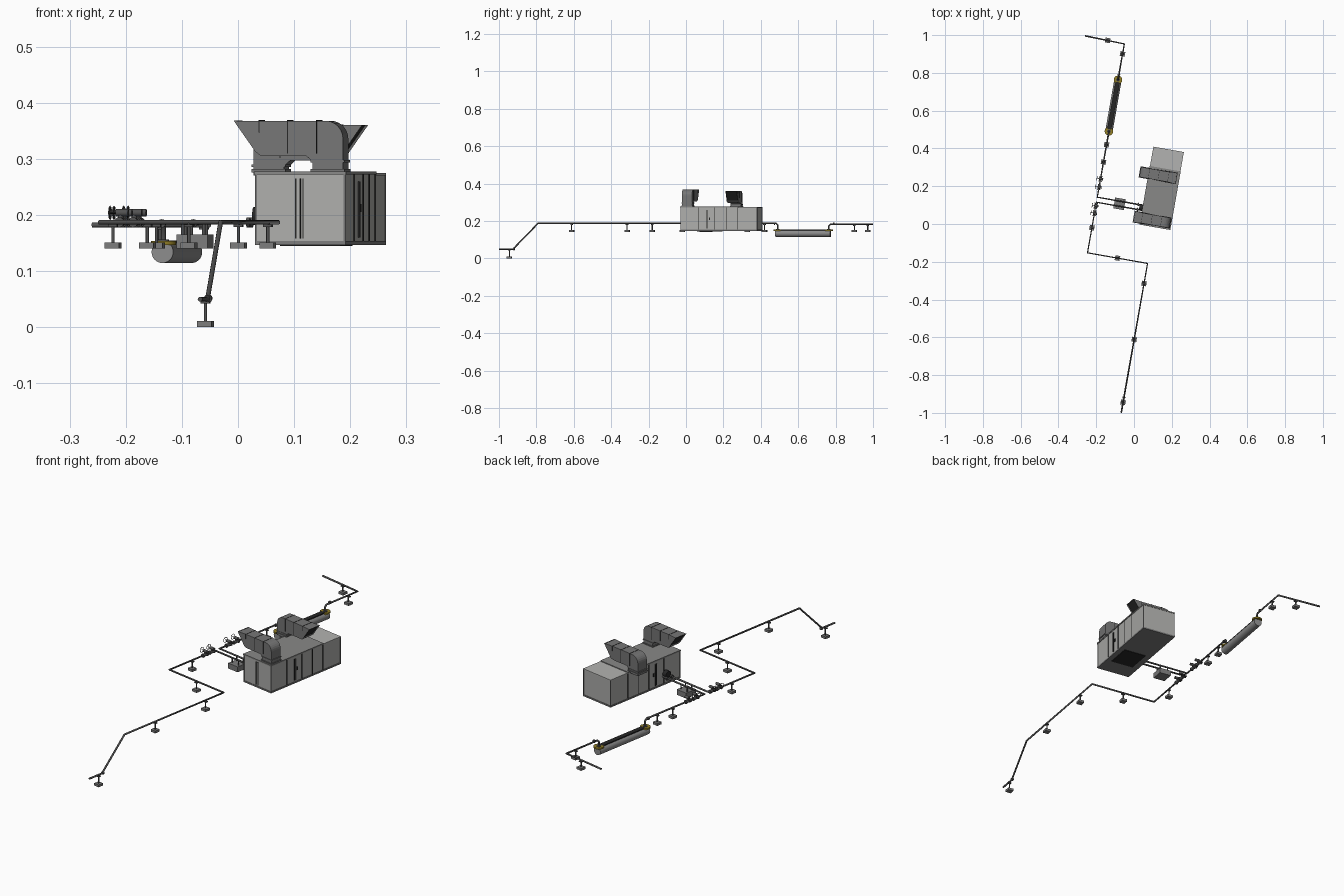
import bpy, bmesh, math
from mathutils import Matrix, Vector

if "Cube" in bpy.data.objects:
    bpy.data.objects.remove(bpy.data.objects["Cube"])

# Everything is laid out on local axes (v across, u along), then turned 10 degrees
TURN = Matrix.Rotation(math.radians(-10), 4, 'Z')

def mat(name, *c):
    m = bpy.data.materials.new(name)
    m.diffuse_color = (*c, 1)
    m.use_nodes = True
    m.node_tree.nodes["Principled BSDF"].inputs["Base Color"].default_value = m.diffuse_color
    return m

WALL = mat("wall_grey", .42, .42, .405)
ROOF = mat("roof_grey", .25, .25, .245)
HOOD = mat("duct_grey", .18, .18, .18)
PIPE = mat("pipe_grey", .085, .085, .085)
FOOT = mat("footing_grey", .20, .20, .20)
DARK = mat("dark_trim", .02, .02, .02)
YELLOW = mat("flange_yellow", .30, .22, .02)
SHELL = mat("vessel_grey", .26, .26, .26)
PALE = mat("back_section_grey", .45, .45, .44)

def add(name, bm, m):
    bmesh.ops.recalc_face_normals(bm, faces=bm.faces)
    me = bpy.data.meshes.new(name)
    bm.to_mesh(me)
    bm.free()
    me.materials.append(m)
    ob = bpy.data.objects.new(name, me)
    ob.matrix_world = TURN
    bpy.context.collection.objects.link(ob)
    return ob

def box(name, v0, v1, u0, u1, z0, z1, m):
    bm = bmesh.new()
    mx = Matrix.Translation(((v0+v1)/2, (u0+u1)/2, (z0+z1)/2)) @ Matrix.Diagonal((v1-v0, u1-u0, z1-z0, 1))
    bmesh.ops.create_cube(bm, size=1, matrix=mx)
    return add(name, bm, m)

def rod(name, a, b, r, m, n=16):
    a, b = Vector(a), Vector(b)
    d = b - a
    bm = bmesh.new()
    mx = Matrix.Translation((a+b)/2) @ d.to_track_quat('Z', 'Y').to_matrix().to_4x4()
    bmesh.ops.create_cone(bm, cap_ends=True, segments=n, radius1=r, radius2=r, depth=d.length, matrix=mx)
    for f in bm.faces:
        f.smooth = len(f.verts) == 4
    for e in bm.edges:
        e.smooth = not any(len(f.verts) > 4 for f in e.link_faces)
    return add(name, bm, m)

def pipe(name, pts, r=.0043):
    cu = bpy.data.curves.new(name, 'CURVE')
    cu.dimensions = '3D'
    cu.bevel_depth, cu.bevel_resolution, cu.use_fill_caps = r, 2, True
    sp = cu.splines.new('POLY')
    sp.points.add(len(pts)-1)
    for p, q in zip(sp.points, pts):
        p.co = (*q, 1)
    cu.materials.append(PIPE)
    ob = bpy.data.objects.new(name, cu)
    ob.matrix_world = TURN
    bpy.context.collection.objects.link(ob)

# Pipe run: inlet, machine branches, vessel drops, outlet
Z, PV = .187, -.216
pipe("inlet_pipe", [(.107, -.996, .05), (.107, -.92, .05), (.107, -.785, Z), (.107, -.193, Z),
                    (PV, -.193, Z), (PV, .079, Z), (.04, .079, Z)])
pipe("outlet_pipe", [(.04, .106, Z), (PV, .106, Z), (PV, .452, Z), (PV, .460, Z-.008), (PV, .460, .15)])
pipe("discharge_pipe", [(PV, .737, .15), (PV, .737, .174), (PV, .745, .182), (PV, .93, .182), (-.429, .936, .182)])
rod("inlet_flange", (.107, -.918, .05), (.107, -.911, .052), .0075, PIPE)
for u in (.44, .762):
    rod("drop_flange", (PV, u, .185), (PV, u+.005, .185), .0075, PIPE)

# Pipe supports: post on a square footing
for v, u, top in [(.107, -.940, .05), (.107, -.602, Z), (.107, -.301, Z), (-.055, -.193, Z), (PV, -.058, Z),
                  (PV, .295, Z), (PV, .388, Z), (PV, .876, Z-.005), (-.306, .933, Z-.005)]:
    low = 0 if top < .1 else .14
    box("support_footing", v-.013, v+.013, u-.013, u+.013, low, low+.011, FOOT)
    rod("support_post", (v, u, low+.01), (v, u, top), .003, PIPE, 8)
    box("support_saddle", v-.008, v+.008, u-.006, u+.006, top-.008, top-.004, PIPE)

# Double footing under the two machine branches
box("branch_footing", -.122, -.066, .063, .121, .14, .165, FOOT)
for v in (-.114, -.076):
    for u in (.079, .106):
        rod("branch_post", (v, u, .16), (v, u, Z), .003, PIPE, 8)

# Valves in two pairs, each with a side handwheel
for u0 in (.02, .06, .16, .205):
    for u in (u0-.013, u0+.013):
        rod("valve_flange", (PV, u-.002, Z), (PV, u+.002, Z), .009, PIPE)
    rod("valve_body", (PV, u0-.012, Z), (PV, u0+.012, Z), .007, PIPE)
    rod("valve_neck", (PV, u0, Z), (PV, u0, .208), .005, PIPE)
    rod("valve_actuator", (PV-.008, u0, .204), (PV+.014, u0, .204), .0065, PIPE)
    rod("valve_stem", (PV-.020, u0, .204), (PV, u0, .204), .0018, DARK, 8)
    bm = bmesh.new()
    for k in range(16):  # wheel rim
        a, b = k*math.tau/16, (k+1)*math.tau/16
        q = [bm.verts.new((PV-.019+t, u0+r*math.cos(w), .204+r*math.sin(w)))
             for w in (a, b) for r, t in ((.013, 0), (.011, .0015), (.011, -.0015))]
        for i, j in ((0, 1), (1, 2), (2, 0)):
            bm.faces.new((q[i], q[j], q[j+3], q[i+3]))
    bmesh.ops.remove_doubles(bm, verts=bm.verts, dist=1e-5)
    add("valve_handwheel", bm, PIPE)
    rod("handwheel_spoke", (PV-.019, u0, .192), (PV-.019, u0, .216), .0008, DARK, 6)

# Horizontal vessel with yellow end rings and a dark top grating
rod("vessel_shell", (PV, .449, .134), (PV, .747, .134), .0195, SHELL, 32)
box("vessel_grating", PV-.011, PV+.011, .472, .725, .145, .1545, DARK)
for u in (.460, .737):
    rod("vessel_ring", (PV, u, .147), (PV, u, .154), .0225, YELLOW, 24)
    rod("vessel_ring_bolting", (PV, u, .153), (PV, u, .1565), .010, PIPE)

# Machine enclosure: main body, paler back section, roof sheets, skid
V0, V1, U0, U1 = .032, .192, .005, .419
box("enclosure_body", V0, V1, U0, .315, .152, .273, WALL)
box("enclosure_back_section", V0, V1, .315, U1, .152, .271, WALL)
box("enclosure_roof", V0-.003, V1+.003, U0-.003, .317, .272, .278, ROOF)
box("back_roof", V0-.002, V1+.002, .318, U1+.002, .270, .275, PALE)
box("skid", V0-.002, V1+.002, U0-.002, U1+.002, .147, .154, FOOT)
box("underside_opening", .06, .17, .09, .21, .145, .148, DARK)
for u in (.10, .19, .252, .315):
    for v in (V0-.001, V1+.001):
        box("wall_seam", v-.001, v+.001, u-.0012, u+.0012, .154, .272, DARK)
for v in (V0, V1):
    for u in (U0, U1):
        box("corner_post", v-.0015, v+.0015, u-.0015, u+.0015, .154, .272, HOOD)
for v in (.104, .112, .117):
    box("front_door_seam", v-.001, v+.001, U0-.002, U0, .158, .265, DARK)
for v in (V0-.001, V1+.001):
    for u in (.145, .152):
        box("side_door_bar", v-.002, v+.002, u-.001, u+.001, .16, .26, DARK)
    box("side_door_handle", v-.002, v+.002, .158, .164, .205, .22, DARK)

# Roof ducts: riser, rounded elbow and a slanted flared hood; the second is reversed
def duct(name, u0, u1, flip):
    m = (lambda v: .172 - v) if flip else (lambda v: v)
    arc = [(.156+.032*math.cos(a), .336+.032*math.sin(a)) for a in [k*math.pi/12 for k in range(7)]]
    lift = -.008 if flip else 0
    prof = [(.133, .27), (.188, .27)] + arc + [(.038, .368), (-.009, .368), (.030, .313), (.040, .305), (.122, .305), (.133, .295)]
    n = len(prof)
    bm = bmesh.new()
    rings = []
    for u, s in ((u0, -1), (u1, 1)):
        ring = []
        for v, z in prof:
            spread = .004 if v < .032 else 0  # hood widens at the mouth
            ring.append(bm.verts.new((m(v), u + s*spread, z+lift if z > .28 else z)))
        rings.append(ring)
        bm.faces.new(ring)
    for i in range(n):
        j = (i+1) % n
        bm.faces.new((rings[0][i], rings[0][j], rings[1][j], rings[1][i]))
    ob = add(name, bm, HOOD)
    # dark recessed mouth
    ob.data.materials.append(DARK)
    bm = bmesh.new()
    bm.from_mesh(ob.data)
    mouth = [f for f in bm.faces if len(f.verts) == 4
             and all(abs(m(w.co.x)-.0105) < .021 for w in f.verts)]
    bmesh.ops.inset_region(bm, faces=mouth, thickness=.003, depth=-.004)
    for f in mouth:
        f.material_index = 1
    bm.to_mesh(ob.data)
    bm.free()
    # seam bands and base collar
    for v in (.036, .088, .14):
        a, b = sorted((m(v-.0008), m(v+.0008)))
        box(name+"_band", a, b, u0-.0015, u1+.0015, .31+lift, .369+lift, DARK)
    a, b = sorted((m(.130), m(.191)))
    box(name+"_collar", a, b, u0-.003, u1+.003, .276, .282, HOOD)
    box(name+"_upper_collar", a, b, u0-.002, u1+.002, .294+lift, .298+lift, HOOD)

duct("front_duct", .011, .066, False)
duct("back_duct", .250, .304, True)

# Pipe connection on the enclosure wall
rod("machine_casing", (.012, .092, .198), (.034, .092, .198), .016, DARK, 20)
for u in (.079, .106):
    rod("machine_flange", (.002, u, Z), (.008, u, Z), .009, PIPE)
